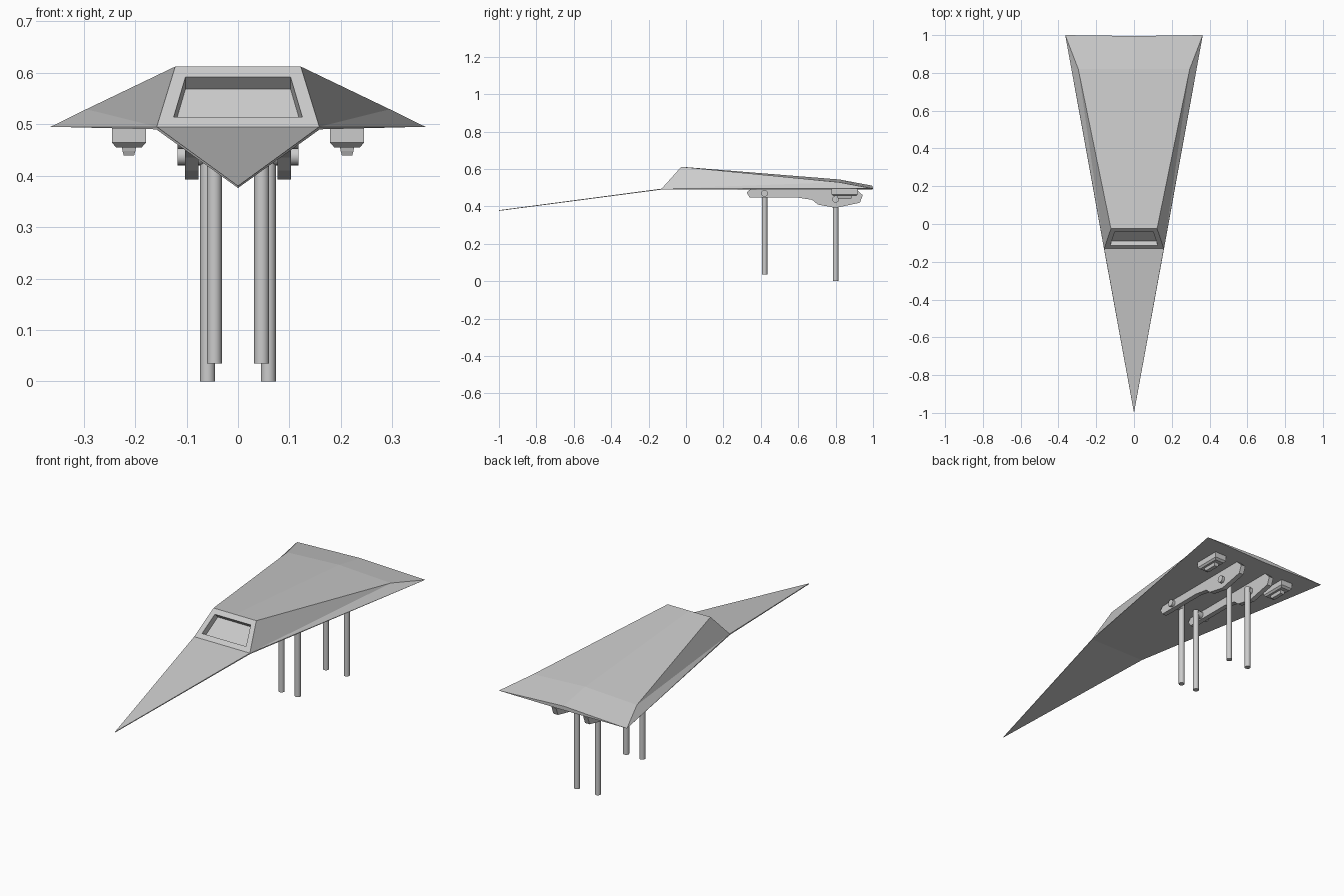
import bpy, math
from mathutils import Vector

if "Cube" in bpy.data.objects:
    bpy.data.objects.remove(bpy.data.objects["Cube"])


def mesh_object(name, verts, faces):
    me = bpy.data.meshes.new(name)
    me.from_pydata(verts, [], faces)
    me.update()
    ob = bpy.data.objects.new(name, me)
    bpy.context.collection.objects.link(ob)
    # consistent outward normals
    import bmesh
    bm = bmesh.new()
    bm.from_mesh(me)
    bmesh.ops.remove_doubles(bm, verts=bm.verts, dist=1e-5)
    bmesh.ops.recalc_face_normals(bm, faces=bm.faces)
    bm.to_mesh(me)
    bm.free()
    return ob


def loft(name, rings):
    """Closed solid through rings with equal point counts."""
    n = len(rings[0])
    verts = [p for r in rings for p in r]
    faces = [list(range(n)), list(range(len(verts) - n, len(verts)))]
    for k in range(len(rings) - 1):
        for i in range(n):
            j = (i + 1) % n
            faces.append((k * n + i, k * n + j, (k + 1) * n + j, (k + 1) * n + i))
    return mesh_object(name, verts, faces)


def cylinder(name, a, b, r):
    a, b = Vector(a), Vector(b)
    bpy.ops.mesh.primitive_cylinder_add(vertices=20, radius=r, depth=(b - a).length, location=(a + b) / 2)
    ob = bpy.context.object
    ob.rotation_euler = (b - a).to_track_quat('Z', 'Y').to_euler()
    ob.name = name
    bpy.ops.object.shade_smooth_by_angle(angle=math.radians(40))


# Hull: faceted wedge with a long flat nose and a recessed windscreen
V, F = [], []


def face(*pts):
    i = len(V)
    V.extend(pts)
    F.append(tuple(range(i, i + len(pts))))


def mir(p):
    return (-p[0], p[1], p[2])


tip, tip_low = (0, -1, 0.38), (0, -1, 0.376)
base, base_low = (0.158, -0.13, 0.495), (0.159, -0.13, 0.490)
brow, shoulder, corner = (0.122, -0.025, 0.612), (0.295, 0.82, 0.529), (0.364, 1, 0.495)
spine, tail, tail_low = (0, 0.82, 0.544), (0, 0.995, 0.511), (0, 0.995, 0.490)
brow_mid = (0, -0.025, 0.612)
face(tip, base, mir(base))
face(tip_low, base_low, mir(base_low))
face(base_low, corner, tail_low)
face(mir(base_low), mir(corner), tail_low)
face(base_low, tail_low, mir(base_low))
for s in (lambda p: p, mir):
    face(*map(s, (tip, base, base_low, tip_low)))
    face(*map(s, (base, corner, base_low)))
    face(*map(s, (base, brow, shoulder)))
    face(*map(s, (base, shoulder, corner)))
    face(*map(s, (brow_mid, spine, shoulder, brow)))
    face(*map(s, (spine, tail, corner, shoulder)))
    face(*map(s, (tail, tail_low, corner)))


# Windscreen frame, recess walls and pane
def on_front(x, z):
    return Vector((x, -0.13 + (z - 0.495) / 0.117 * 0.105, z))


outer = [Vector(p) for p in (mir(base), base, brow, mir(brow))]
opening = [on_front(-0.125, 0.514), on_front(0.125, 0.514), on_front(0.102, 0.592), on_front(-0.102, 0.592)]
inward = Vector((0, 0.024, -0.0235))
pane = [p + inward for p in opening]
for i in range(4):
    j = (i + 1) % 4
    ring = [outer[i], outer[j], opening[j], opening[i]]
    if i == 2:
        ring.insert(1, Vector(brow_mid))
    face(*ring)
    face(opening[i], opening[j], pane[j], pane[i])
face(*pane)
mesh_object("hull", V, F)

# Underside equipment, repeated on both sides
RAIL = [(0.345, 0.493), (0.325, 0.474), (0.34, 0.447), (0.60, 0.447), (0.675, 0.435), (0.705, 0.41),
        (0.80, 0.392), (0.93, 0.42), (0.945, 0.46), (0.91, 0.493)]
for side, s in (("right", 1), ("left", -1)):
    # Landing gear rail
    loft(f"gear_rail_{side}", [[(s * x, y, z) for y, z in RAIL] for x in (0.077, 0.103)])
    # Legs with pivot pins
    for end, x, y, z0, zp in (("front", 0.046, 0.42, 0.035, 0.47), ("rear", 0.059, 0.80, 0.0, 0.438)):
        cylinder(f"{end}_leg_{side}", (s * x, y, z0), (s * x, y, zp + 0.015), 0.0145)
        cylinder(f"{end}_pivot_{side}", (s * x, y, zp), (s * 0.118, y, zp), 0.018)
    # Chamfered pod with a small tapered block below
    for name, secs in (("pod", ((0.033, 0.070, 0.493), (0.033, 0.070, 0.464), (0.025, 0.060, 0.455))),
                       ("pod_block", ((0.014, 0.040, 0.456), (0.0125, 0.038, 0.448), (0.010, 0.034, 0.439)))):
        loft(f"{name}_{side}", [[(s * 0.212 + sx * hx, 0.848 + sy * hy, z)
                                 for sx, sy in ((-1, -1), (1, -1), (1, 1), (-1, 1))] for hx, hy, z in secs])
